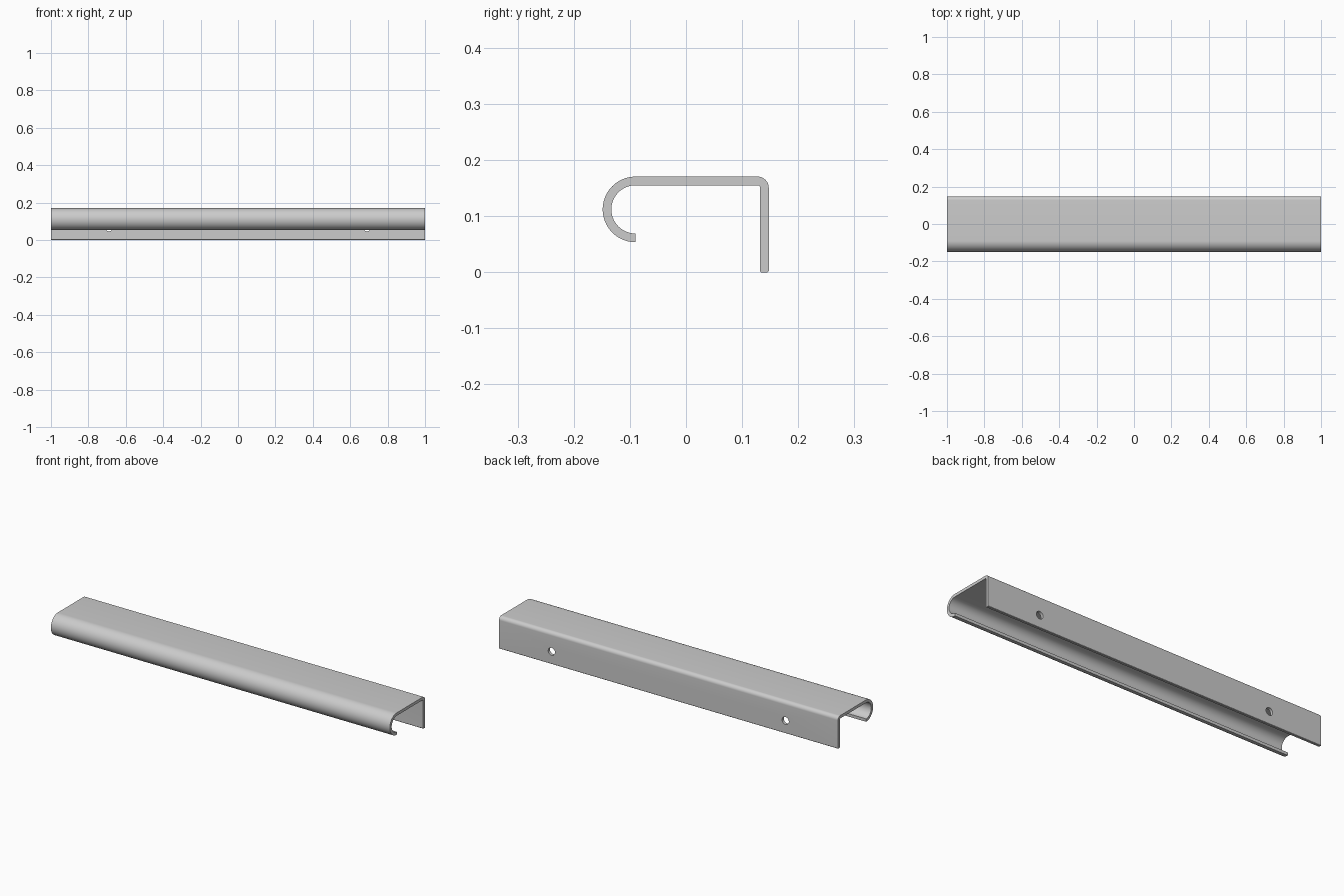
import bpy, bmesh
from math import pi, sin, cos

if "Cube" in bpy.data.objects:
    bpy.data.objects.remove(bpy.data.objects["Cube"])

T = 0.0155           # sheet thickness
TOP = 0.1705         # height of the top face
BACK = 0.1475        # outer y of the back wall
R_HOOK = 0.0585      # outer radius of the curled front lip
R_BEND = 0.02        # outer radius of the back bend


def arc(cy, cz, r_out, a0, a1, n):
    """Matching outer / inner points along a bend."""
    pairs = []
    for i in range(n + 1):
        a = a0 + (a1 - a0) * i / n
        pairs.append([(cy + r * cos(a), cz + r * sin(a)) for r in (r_out, r_out - T)])
    return pairs


# Cross-section: curled lip, flat top, back bend, wall with eased bottom edge
pairs = arc(-0.09, TOP - R_HOOK, R_HOOK, 1.5 * pi, 0.5 * pi, 40)
pairs += arc(BACK - R_BEND, TOP - R_BEND, R_BEND, 0.5 * pi, 0, 10)
pairs += [[(BACK, 0.002), (BACK - T, 0.002)],
          [(BACK - 0.002, 0), (BACK - T + 0.002, 0)]]
outline = [p[0] for p in pairs] + [p[1] for p in reversed(pairs)]

# Rail: extrude the cross-section along x
bm = bmesh.new()
face = bm.faces.new([bm.verts.new((-1, y, z)) for y, z in outline])
new = bmesh.ops.extrude_face_region(bm, geom=[face])["geom"]
bmesh.ops.translate(bm, vec=(2, 0, 0),
                    verts=[v for v in new if isinstance(v, bmesh.types.BMVert)])
bmesh.ops.recalc_face_normals(bm, faces=bm.faces)
mesh = bpy.data.meshes.new("pull_rail")
bm.to_mesh(mesh)
bm.free()
rail = bpy.data.objects.new("pull_rail", mesh)
bpy.context.collection.objects.link(rail)

# Screw holes through the back wall
for side in (-1, 1):
    bpy.ops.mesh.primitive_cylinder_add(vertices=32, radius=0.02, depth=0.06,
                                        location=(side * 0.69, BACK - T / 2, 0.067),
                                        rotation=(pi / 2, 0, 0))
    cutter = bpy.context.object
    cutter.name = "screw_hole_cutter"
    bpy.context.view_layer.objects.active = rail
    mod = rail.modifiers.new("screw_hole", 'BOOLEAN')
    mod.operation = 'DIFFERENCE'
    mod.solver = 'EXACT'
    mod.object = cutter
    bpy.ops.object.modifier_apply(modifier=mod.name)
    bpy.data.objects.remove(cutter, do_unlink=True)

bpy.ops.object.select_all(action='DESELECT')
rail.select_set(True)
bpy.context.view_layer.objects.active = rail
bpy.ops.object.shade_smooth_by_angle(angle=0.5)
